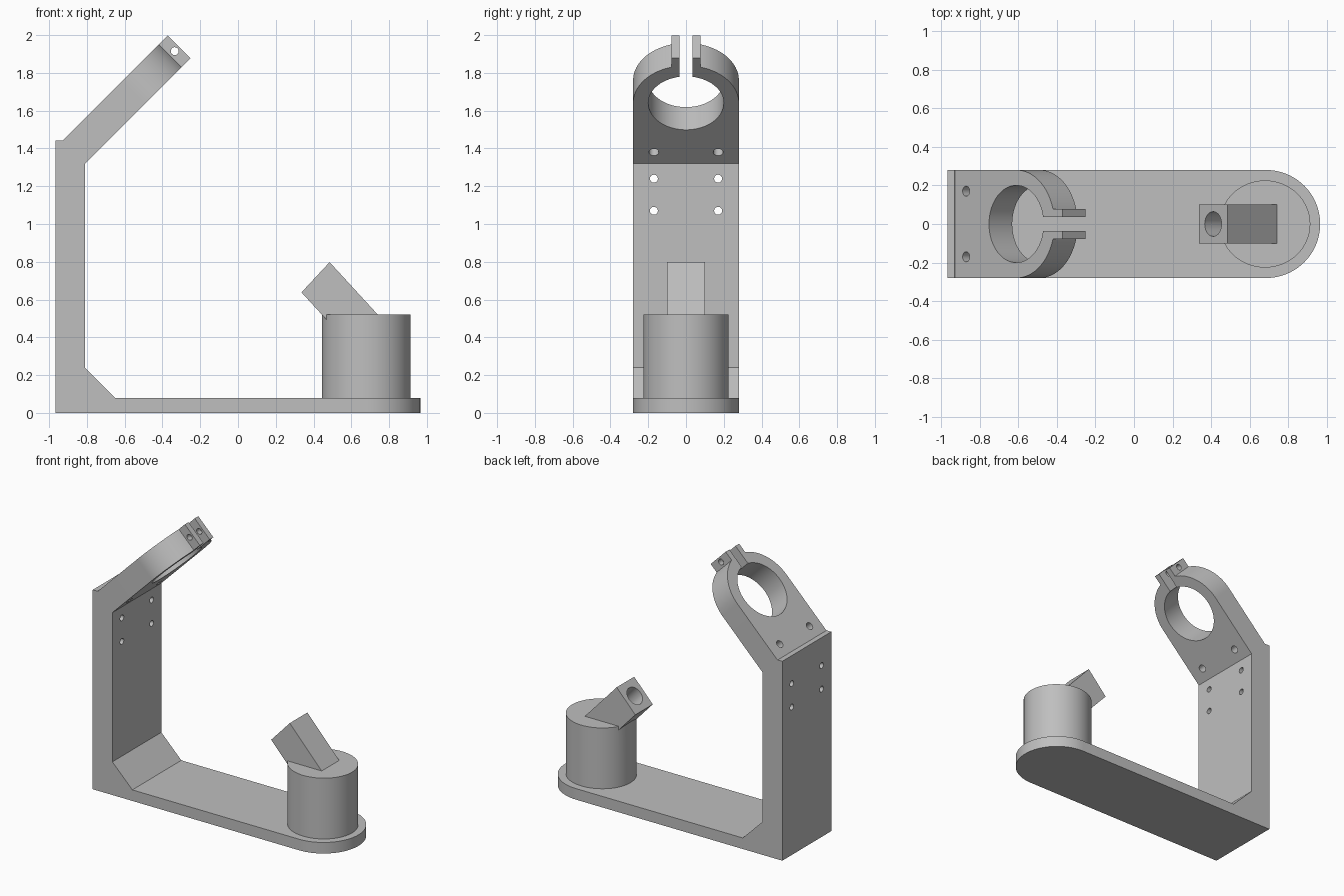
import bpy, bmesh, math
from mathutils import Matrix, Vector

if "Cube" in bpy.data.objects:
    bpy.data.objects.remove(bpy.data.objects["Cube"], do_unlink=True)

grey = bpy.data.materials.new("light_grey")
grey.use_nodes = True
grey.diffuse_color = (0.52, 0.52, 0.52, 1)
grey.node_tree.nodes["Principled BSDF"].inputs["Base Color"].default_value = (0.52, 0.52, 0.52, 1)

HALF = 0.28          # half width of the whole bracket
DIAG = math.sqrt(0.5)


def frame(origin, u, v, w):
    """Matrix taking profile axes u, v and extrusion axis w into the world."""
    m = Matrix((u, v, w)).transposed().to_4x4()
    m.translation = Vector(origin)
    return m


def extrude(name, outline, depth, matrix=Matrix()):
    """Prism from a closed 2D outline, extruded along the matrix's third axis."""
    bm = bmesh.new()
    face = bm.faces.new([bm.verts.new((a, b, 0)) for a, b in outline])
    top = bmesh.ops.extrude_face_region(bm, geom=[face])["geom"]
    bmesh.ops.translate(bm, vec=(0, 0, depth),
                        verts=[g for g in top if isinstance(g, bmesh.types.BMVert)])
    bm.transform(matrix)
    bmesh.ops.recalc_face_normals(bm, faces=bm.faces)
    mesh = bpy.data.meshes.new(name)
    bm.to_mesh(mesh)
    bm.free()
    mesh.materials.append(grey)
    obj = bpy.data.objects.new(name, mesh)
    bpy.context.collection.objects.link(obj)
    return obj


def arc(cx, cy, rx, ry, start, end, steps):
    return [(cx + rx * math.cos(t), cy + ry * math.sin(t))
            for t in (start + (end - start) * i / steps for i in range(steps + 1))]


def combine(obj, tool, operation):
    """Apply a boolean with the tool object, then discard the tool."""
    mod = obj.modifiers.new(operation.lower(), 'BOOLEAN')
    mod.operation, mod.solver, mod.object = operation, 'EXACT', tool
    bpy.context.view_layer.objects.active = obj
    bpy.ops.object.modifier_apply(modifier=mod.name)
    bpy.data.objects.remove(tool, do_unlink=True)


def drill(obj, centre, axis, radius, length):
    """Round hole centred on a point, running along an axis."""
    bpy.ops.mesh.primitive_cylinder_add(
        vertices=32, radius=radius, depth=length, location=centre,
        rotation=Vector(axis).to_track_quat('Z', 'Y').to_euler())
    cutter = bpy.context.object
    cutter.data.materials.append(grey)
    combine(obj, cutter, 'DIFFERENCE')


# Base plate with a rounded end
base = extrude("base_plate",
               [(-0.65, HALF), (-0.65, -HALF)]
               + arc(0.685, 0, HALF, HALF, -math.pi / 2, math.pi / 2, 40), 0.08)

# Upright with a gusset at the foot and a slanted head
side_frame = frame((0, HALF, 0), (1, 0, 0), (0, 0, 1), (0, -1, 0))
upright = extrude("upright",
                  [(-0.967, 0), (-0.967, 1.443), (-0.93, 1.443), (-0.81, 1.32),
                   (-0.81, 0.24), (-0.65, 0.08), (-0.65, 0)], 2 * HALF, side_frame)
for y in (-0.17, 0.17):
    for z in (1.07, 1.24):
        drill(upright, (-0.89, y, z), (1, 0, 0), 0.021, 0.5)

# Slanted arm ending in a split clamp ring with two lugs
RING, BORE, MID = 0.28, 0.2, 0.4525
LUG_END, LUG_IN, LUG_OUT = 0.79, 0.035, 0.077
outer = math.asin(LUG_OUT / RING)
inner = math.asin(LUG_IN / BORE)
outline = [(0, -HALF)]
outline += arc(MID, 0, RING, RING, -math.pi / 2, -outer, 32)
outline += [(LUG_END, -LUG_OUT), (LUG_END, -LUG_IN)]
outline += arc(MID, 0, BORE, BORE, -inner, inner - 2 * math.pi, 64)
outline += [(LUG_END, LUG_IN), (LUG_END, LUG_OUT)]
outline += arc(MID, 0, RING, RING, outer, math.pi / 2, 32)
outline += [(0, HALF)]
arm_frame = frame((-0.81, 0, 1.32), (DIAG, 0, DIAG), (0, 1, 0), (-DIAG, 0, DIAG))
arm = extrude("clamp_arm", outline, 0.17, arm_frame)
for y in (-0.17, 0.17):
    drill(arm, (-0.81, y, 1.44), (-1, 0, 1), 0.026, 0.5)
drill(arm, (-0.335, 0, 1.915), (0, 1, 0), 0.021, 0.4)

# Round post carrying a tilted block with a bored socket
post = extrude("socket_post", arc(0.679, 0, 0.235, 0.226, 0, 2 * math.pi * 63 / 64, 63),
               0.44, Matrix.Translation((0, 0, 0.08)))
block = extrude("tilted_block",
                [(0.336, 0.638), (0.485, 0.798), (0.81, 0.444), (0.661, 0.284)],
                0.2, frame((0, 0.1, 0), (1, 0, 0), (0, 0, 1), (0, -1, 0)))
combine(post, block, 'UNION')
drill(post, (0.41, 0, 0.718), (0.68, 0, -0.73), 0.064, 0.5)

# Smooth the curved walls, keep the edges crisp
bpy.ops.object.select_all(action='DESELECT')
for part in (base, upright, arm, post):
    part.select_set(True)
bpy.context.view_layer.objects.active = base
bpy.ops.object.shade_smooth_by_angle(angle=math.radians(30))
